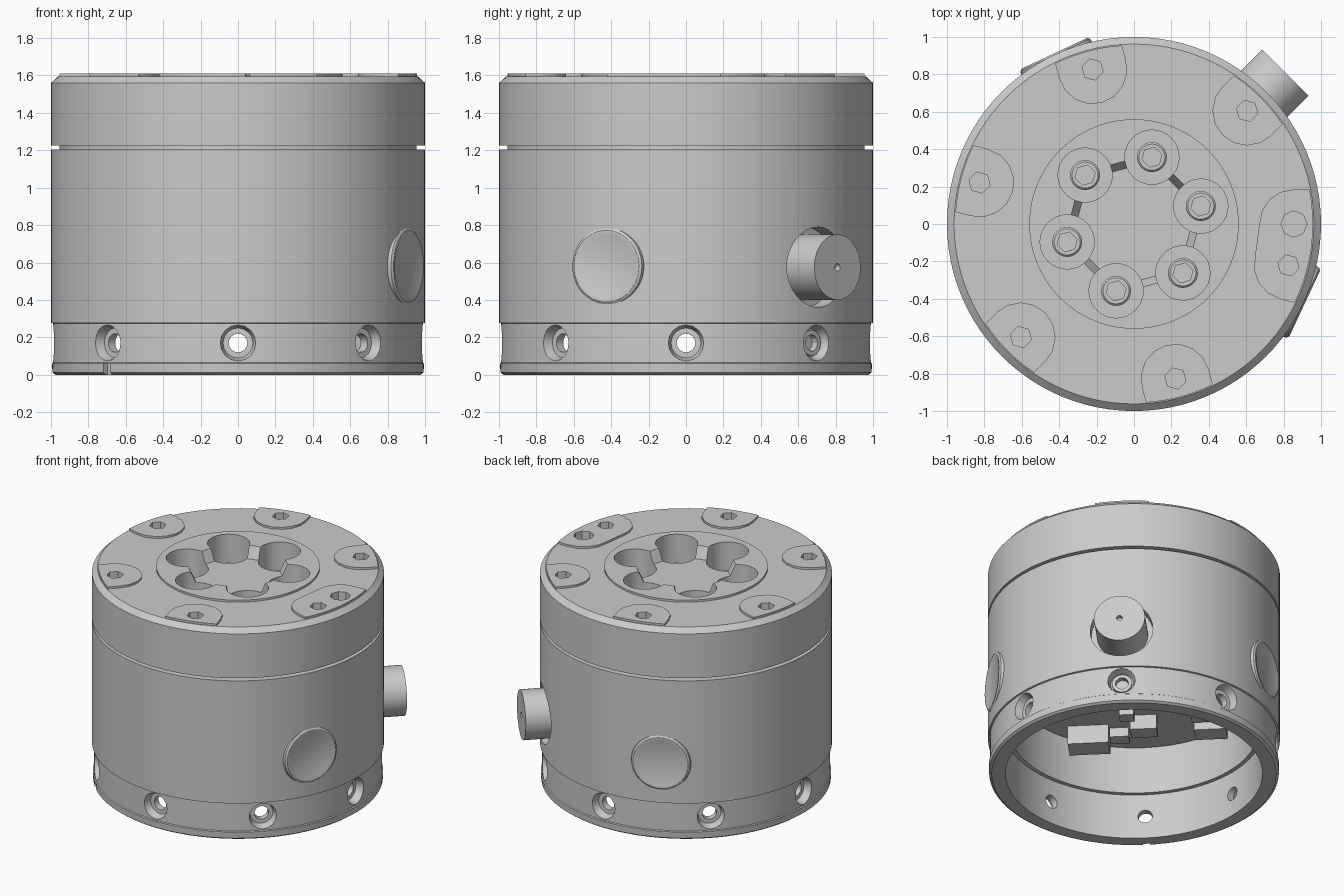
import bpy, bmesh
from math import sin, cos, pi, radians, asin
from mathutils import Matrix, Vector

if "Cube" in bpy.data.objects:
    bpy.data.objects.remove(bpy.data.objects["Cube"])


def finish(bm, name):
    bmesh.ops.recalc_face_normals(bm, faces=bm.faces)
    me = bpy.data.meshes.new(name)
    bm.to_mesh(me)
    bm.free()
    ob = bpy.data.objects.new(name, me)
    bpy.context.collection.objects.link(ob)
    return ob


def add_lathe(bm, profile, n, mat=Matrix(), phase=0.0):
    """Revolve a profile that starts and ends on the axis."""
    rings = []
    for r, z in profile:
        if r == 0:
            rings.append([bm.verts.new(mat @ Vector((0, 0, z)))] * n)
        else:
            rings.append([bm.verts.new(mat @ Vector((r * cos(phase + 2 * pi * i / n),
                                                     r * sin(phase + 2 * pi * i / n), z)))
                          for i in range(n)])
    for a, b in zip(rings, rings[1:]):
        for i in range(n):
            j = (i + 1) % n
            loop = list(dict.fromkeys((a[i], a[j], b[j], b[i])))
            if len(loop) > 2:
                bm.faces.new(loop)


def lathe(name, profile, n, mat=Matrix(), phase=0.0):
    bm = bmesh.new()
    add_lathe(bm, profile, n, mat, phase)
    return finish(bm, name)


def rod(r, z0, z1):
    return [(0, z0), (r, z0), (r, z1), (0, z1)]


def radial(deg, z):
    """Local z axis points outwards at the given angle and height."""
    return Matrix.Translation((0, 0, z)) @ Matrix.Rotation(radians(deg), 4, 'Z') @ Matrix.Rotation(pi / 2, 4, 'Y')


def polar(r, deg, z=0.0):
    return Vector((r * cos(radians(deg)), r * sin(radians(deg)), z))


def add_box(bm, centre, size, deg=0):
    m = Matrix.Translation(centre) @ Matrix.Rotation(radians(deg), 4, 'Z') @ Matrix.Diagonal((*size, 1))
    bmesh.ops.create_cube(bm, size=1, matrix=m)


def cut(ob, *cutters):
    bpy.context.view_layer.objects.active = ob
    for c in cutters:
        c.hide_render = True
        m = ob.modifiers.new("cut", 'BOOLEAN')
        m.operation, m.solver, m.object = 'DIFFERENCE', 'EXACT', c
        bpy.ops.object.modifier_apply(modifier=m.name)


# Housing: revolved shell with stepped bore, groove, chamfer and raised centre disc
body = lathe("housing", [(0, .76), (.85, .76), (.85, .34), (.88, .34), (.88, 0), (.975, 0), (.992, .012),
                         (.995, .06), (.988, .065), (.988, .275), (1, .278), (1, 1.205), (.955, 1.205),
                         (.955, 1.225), (1, 1.225), (1, 1.56), (.962, 1.595), (.56, 1.595),
                         (.56, 1.61), (0, 1.61)], 96)

# Side cutters: counterbored mounting holes, connector pocket, locating notch
bm = bmesh.new()
for k in range(8):
    add_lathe(bm, [(0, .8), (.05, .8), (.05, .93), (.08, .93), (.1, 1.0), (.1, 1.1), (0, 1.1)],
              16, radial(45 * k, .17))
add_lathe(bm, rod(.215, .9, 1.2), 32, radial(45, .575))
add_box(bm, polar(1.0, 225, .01), (.08, .05, .1), 225)
side_cutter = finish(bm, "side_cutter")

# Centre cutters: shallow hexagonal recess and six deep screw pockets
hex_cutter = lathe("recess_cutter", [(0, 1.525), (.345, 1.525), (.395, 1.62), (0, 1.62)], 6, phase=radians(15))
bm = bmesh.new()
for k in range(6):
    add_lathe(bm, rod(.145, 1.36, 1.7), 32, Matrix.Translation(polar(.37, 15 + 60 * k)))
pocket_cutter = finish(bm, "pocket_cutter")

# Hex sockets in the rim pads
bm = bmesh.new()
for a in (-75, -15, 45, 105, 165, 225):
    add_lathe(bm, rod(.058, 1.55, 1.7), 6, Matrix.Translation(polar(.855, a)), radians(a))
add_lathe(bm, rod(.07, 1.5, 1.7), 8, Matrix.Translation(polar(.855, 0)))
socket_cutter = finish(bm, "socket_cutter")
cut(body, side_cutter, hex_cutter, pocket_cutter, socket_cutter)

# Raised U-shaped rim pads, one of them double width
for a0, a1 in ((-75, -75), (-15, 0), (45, 45), (105, 105), (165, 165), (225, 225)):
    w, edge = .185, .957
    pts = [polar(.855, a0) + polar(w, a0 - 90 - 22.5 * i) for i in range(5)]
    pts += [polar(.855, a1) + polar(w, a1 + 180 - 22.5 * i) for i in range(0 if a1 > a0 else 1, 5)]
    da = asin(w / edge) * 180 / pi
    pts += [polar(edge, (a1 + da) + (a0 - a1 - 2 * da) * i / 8) for i in range(9)]
    bm = bmesh.new()
    face = bm.faces.new([bm.verts.new(p + Vector((0, 0, 1.585))) for p in pts])
    ext = bmesh.ops.extrude_face_region(bm, geom=[face])
    for v in ext["geom"]:
        if isinstance(v, bmesh.types.BMVert):
            v.co.z = 1.61
    cut(finish(bm, "rim_pad"), socket_cutter)

# Socket head screws at the bottom of the pockets
for k in range(6):
    m = Matrix.Translation(polar(.37, 15 + 60 * k))
    screw = lathe("pocket_screw", [(0, 1.35), (.08, 1.35), (.08, 1.42), (.07, 1.43), (0, 1.43)], 24, m)
    hx = lathe("hex_cutter", rod(.055, 1.38, 1.5), 6, m, radians(15 + 60 * k))
    cut(screw, hx)
    bpy.data.objects.remove(hx)

# Cable connector with a small centre hole
lathe("connector", [(0, .88), (.175, .88), (.175, 1.145), (.02, 1.145), (.02, 1.11), (0, 1.11)], 48, radial(45, .575))

# Screw filling the mounting hole below the connector
lathe("mounting_screw", [(0, .88), (.049, .88), (.049, .928), (.07, .928), (.07, .95),
                         (.045, .95), (.045, .91), (0, .91)], 12, radial(45, .17))

# Round side buttons with a raised rim
for a in (-25, 115):
    lathe("side_button", [(0, .93), (.208, .93), (.208, .985), (.205, .998), (.192, 1.007), (.175, 1.007),
                          (.16, 1.001), (0, 1.001)], 48, radial(a, .58))

# Circuit board inside the cavity with hanging components
lathe("circuit_board", rod(.84, .69, .72), 64)
bm = bmesh.new()
for u, d, sx, sy, h in ((-.36, .58, .28, .16, .15), (-.15, .6, .13, .1, .08), (.03, .45, .18, .12, .12),
                        (.48, .54, .22, .14, .1), (-.08, .34, .1, .1, .06), (.42, .4, .12, .08, .06)):
    pos = polar(u, 135) + polar(d, 225)
    add_box(bm, pos + Vector((0, 0, .7 - h / 2)), (sx, sy, h), 135)
finish(bm, "board_components")

# Remove cutters and shade
for c in (side_cutter, hex_cutter, pocket_cutter, socket_cutter):
    bpy.data.objects.remove(c)
for ob in bpy.data.objects:
    ob.select_set(True)
bpy.context.view_layer.objects.active = body
bpy.ops.object.shade_smooth_by_angle(angle=radians(25))
